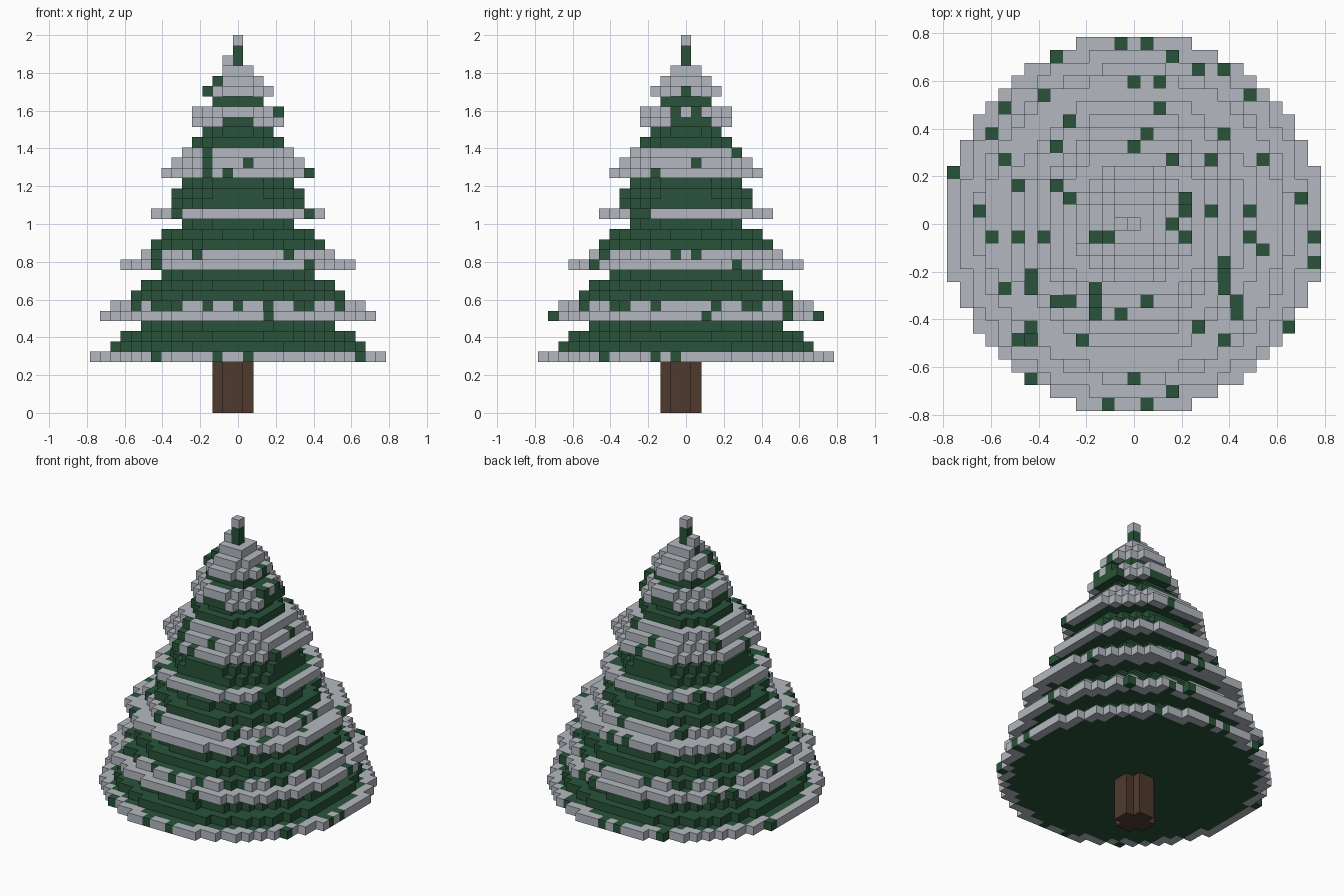
import bpy
import bmesh

old = bpy.data.objects.get("Cube")
if old:
    bpy.data.objects.remove(old, do_unlink=True)

SIZE = 2 / 37            # edge of one block
TRUNK_LAYERS = 5

# Radius of each branch layer in blocks, one row per tier, from the bottom up
TIERS = [
    (14.6, 12.9, 11.3, 9.7),
    (13.5, 12.2, 10.8, 9.4, 7.9),
    (11.7, 9.87, 8.6, 7.2, 5.8),
    (8.8, 6.9, 6.4, 5.4),
    (7.65, 6.75, 5.85, 4.5, 3.5),
    (4.6, 4.15, 2.9, 3.2, 2.3, 1.45, 0.5, 0.5, 0.5),
]

# Snow-free spots: row y -> columns x
BARE = {
    14: (-1, 1), 13: (-6, 3), 12: (5, 7), 11: (0, 2), 10: (-7, 9),
    9: (-10, 2), 8: (-5,), 7: (-11, 1, 7), 6: (-6, 0), 5: (-10, 3, 6, 10),
    4: (-14,), 3: (-9, -6), 2: (-5, 4, 13), 1: (-12, 4, 6, 9), 0: (3,),
    -1: (-11, -9, -7, -3, -2, 4, 9, 14), -2: (10,), -3: (7, 14),
    -4: (-8, 7), -5: (-10, -8, -3, 7), -6: (-6, -5, -3, 1, 8),
    -7: (-3, -1, 8), -8: (-8, 5, 12), -9: (-9, -8, -4, 7),
    -12: (-8, 0), -13: (3,), -14: (-2, 1),
}


def make_material(name, rgb):
    mat = bpy.data.materials.new(name)
    mat.use_nodes = True
    color = (*rgb, 1.0)
    mat.diffuse_color = color
    bsdf = mat.node_tree.nodes["Principled BSDF"]
    bsdf.inputs["Base Color"].default_value = color
    bsdf.inputs["Roughness"].default_value = 0.9
    return mat


def build_blocks(name, blocks, solid, mat):
    """Make the faces of the blocks that are not hidden by a neighbour."""
    bm = bmesh.new()
    corners = {}

    def vert(p):
        if p not in corners:
            corners[p] = bm.verts.new(((p[0] - 0.5) * SIZE, (p[1] - 0.5) * SIZE, p[2] * SIZE))
        return corners[p]

    for block in sorted(blocks):
        for axis in range(3):
            u, v = (axis + 1) % 3, (axis + 2) % 3
            for side in (0, 1):
                neighbour = list(block)
                neighbour[axis] += 2 * side - 1
                if tuple(neighbour) in solid:
                    continue
                quad = []
                for du, dv in ((0, 0), (1, 0), (1, 1), (0, 1)):
                    p = list(block)
                    p[axis] += side
                    p[u] += du
                    p[v] += dv
                    quad.append(vert(tuple(p)))
                bm.faces.new(quad if side else quad[::-1])
    mesh = bpy.data.meshes.new(name)
    bm.to_mesh(mesh)
    bm.free()
    mesh.materials.append(mat)
    obj = bpy.data.objects.new(name, mesh)
    bpy.context.collection.objects.link(obj)
    return obj


# Trunk: four blocks wide with the corners left off
trunk = {(x, y, z) for x in range(-2, 2) for y in range(-2, 2) for z in range(TRUNK_LAYERS)
         if not (x in (-2, 1) and y in (-2, 1))}

# Branches: a stack of block discs
foliage = set()
radii = [r for tier in TIERS for r in tier]
for z, r in enumerate(radii, TRUNK_LAYERS):
    n = int(r)
    foliage |= {(x, y, z) for x in range(-n, n + 1) for y in range(-n, n + 1)
                if x * x + y * y <= r * r}
foliage.add((-1, 0, 34))

# Snow: the top block of every column, apart from the bare spots
top = {}
for x, y, z in foliage:
    top[x, y] = max(z, top.get((x, y), 0))
snow = {(x, y, z) for (x, y), z in top.items() if x not in BARE.get(y, ())}

solid = trunk | foliage
build_blocks("trunk", trunk, solid, make_material("bark brown", (0.076, 0.042, 0.027)))
build_blocks("branches", foliage - snow, solid, make_material("pine green", (0.022, 0.086, 0.041)))
build_blocks("snow_cover", snow, solid, make_material("snow grey", (0.455, 0.485, 0.525)))
